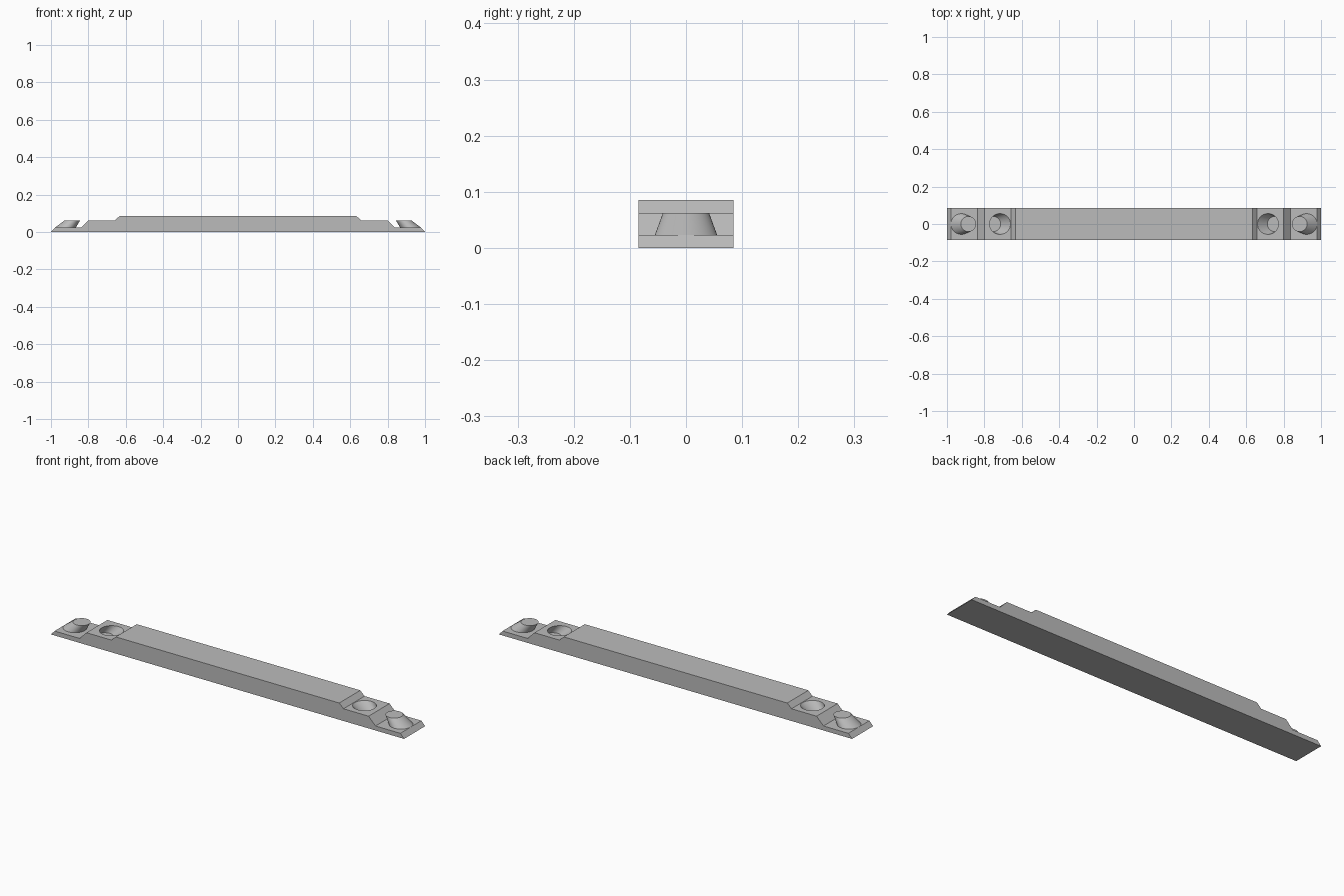
import bpy
import bmesh
import math

HALF_WIDTH = 0.085
LOW, MID, TOP = 0.0228, 0.0625, 0.0855   # heights of the three steps
WIDE, NARROW, LEAN = 0.0555, 0.041, 0.038  # tapered pin radii and sideways lean
SIDES = 64

default = bpy.data.objects.get("Cube")
if default:
    bpy.data.objects.remove(default, do_unlink=True)

grey = bpy.data.materials.new("plain_grey")
grey.use_nodes = True
colour = (0.5, 0.5, 0.5, 1)
grey.diffuse_color = colour
grey.node_tree.nodes["Principled BSDF"].inputs["Base Color"].default_value = colour


def add_object(name, bm):
    bmesh.ops.recalc_face_normals(bm, faces=bm.faces)
    mesh = bpy.data.meshes.new(name)
    bm.to_mesh(mesh)
    bm.free()
    mesh.materials.append(grey)
    obj = bpy.data.objects.new(name, mesh)
    bpy.context.collection.objects.link(obj)
    return obj


def select_only(obj):
    bpy.ops.object.select_all(action="DESELECT")
    obj.select_set(True)
    bpy.context.view_layer.objects.active = obj


def leaning_cone(name, x, z_wide, z_narrow, shift, extra):
    """Oblique tapered pin, run on past its wide end by the fraction extra."""
    bm = bmesh.new()
    rings = []
    for t in (-extra, 1):
        radius = WIDE + (NARROW - WIDE) * t
        z = z_wide + (z_narrow - z_wide) * t
        ring = []
        for i in range(SIDES):
            a = math.tau * i / SIDES
            ring.append(bm.verts.new((x + shift * t + radius * math.cos(a),
                                      radius * math.sin(a), z)))
        bm.faces.new(ring)
        rings.append(ring)
    for i in range(SIDES):
        j = (i + 1) % SIDES
        bm.faces.new((rings[0][i], rings[0][j], rings[1][j], rings[1][i]))
    return add_object(name, bm)


# Stepped beam, extruded from a symmetric side profile
half = [(1, 0), (0.979, LOW), (0.838, LOW), (0.799, MID), (0.657, MID), (0.633, TOP)]
profile = half + [(-x, z) for x, z in reversed(half)]
bm = bmesh.new()
face = bm.faces.new([bm.verts.new((x, -HALF_WIDTH, z)) for x, z in profile])
swept = bmesh.ops.extrude_face_region(bm, geom=[face])["geom"]
bmesh.ops.translate(bm, vec=(0, 2 * HALF_WIDTH, 0),
                    verts=[v for v in swept if isinstance(v, bmesh.types.BMVert)])
beam = add_object("stepped_beam", bm)

# A socket in each middle step and a pin on each end step
pins = []
for side, label in ((1, "left"), (-1, "right")):
    cutter = leaning_cone("socket_cutter", side * 0.716, MID, LOW, side * LEAN, 0.2)
    cutter.hide_render = True
    cut = beam.modifiers.new("socket", "BOOLEAN")
    cut.operation = "DIFFERENCE"
    cut.solver = "EXACT"
    cut.object = cutter
    select_only(beam)
    bpy.ops.object.modifier_apply(modifier=cut.name)
    bpy.data.objects.remove(cutter, do_unlink=True)
    pins.append(leaning_cone(label + "_pin", side * 0.923, LOW, MID, -side * LEAN, 0.04))

# Smooth round walls, crisp edges
for obj in [beam] + pins:
    select_only(obj)
    bpy.ops.object.shade_smooth_by_angle(angle=math.radians(25))
